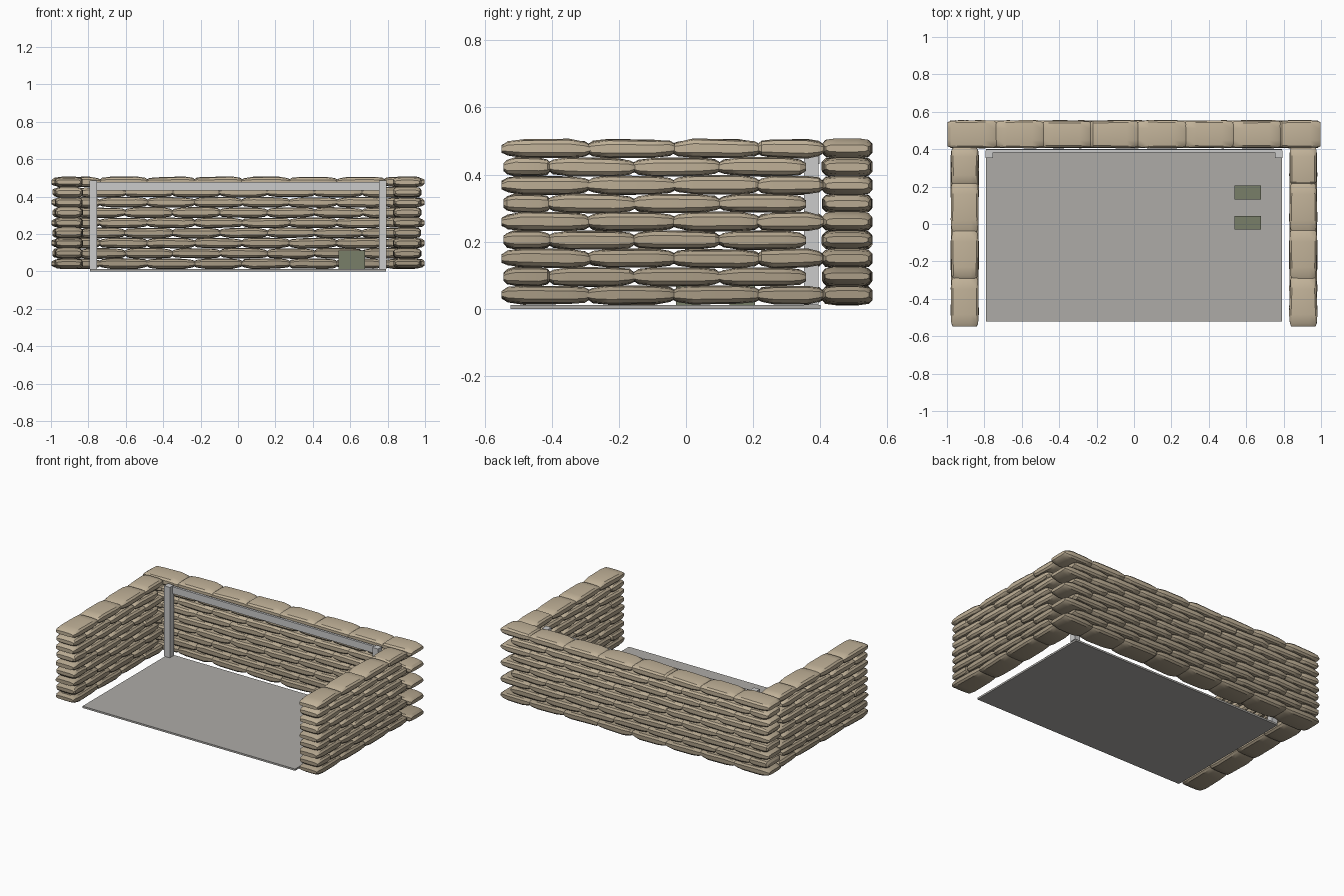
import bpy, bmesh, math, random
from mathutils import Vector

if "Cube" in bpy.data.objects:
    bpy.data.objects.remove(bpy.data.objects["Cube"])

random.seed(4)
ROWS, PITCH, RISE = 9, 0.2535, 0.0545
H, W = 0.057, 0.146


def material(name, rgb):
    m = bpy.data.materials.new(name)
    m.diffuse_color = (*rgb, 1)
    m.use_nodes = True
    m.node_tree.nodes["Principled BSDF"].inputs["Base Color"].default_value = m.diffuse_color
    return m


def box(name, x0, x1, y0, y1, z0, z1, mat=None):
    bm = bmesh.new()
    bmesh.ops.create_cube(bm, size=1)
    for v in bm.verts:
        v.co = ((x0 + x1) / 2 + v.co.x * (x1 - x0),
                (y0 + y1) / 2 + v.co.y * (y1 - y0),
                (z0 + z1) / 2 + v.co.z * (z1 - z0))
    me = bpy.data.meshes.new(name)
    bm.to_mesh(me)
    bm.free()
    ob = bpy.data.objects.new(name, me)
    bpy.context.collection.objects.link(ob)
    if mat:
        me.materials.append(mat)
    return ob


# bag cross-section (across, up) and length stations (position, height, width)
SECTION = [(1, -.45), (1, .45), (.86, .85), (.45, 1), (-.45, 1), (-.86, .85),
           (-1, .45), (-1, -.45), (-.86, -.85), (-.45, -1), (.45, -1), (.86, -.85)]
STATIONS = [(-1, .42, .86), (-.86, .78, .96), (-.5, 1, 1),
            (.5, 1, 1), (.86, .78, .96), (1, .42, .86)]


def bag(bm, a, b, place, z, row):
    """One tapered sandbag from a to b along a wall."""
    mid, half = (a + b) / 2, (b - a) / 2
    rings = []
    for t, h, w in STATIONS:
        # short bags keep the same absolute taper
        s = math.copysign(half - (1 - abs(t)) * min(0.13, half), t)
        dh, dw = random.uniform(-.002, .001), random.uniform(-.003, .003)
        dz = random.uniform(-.002, .002)
        rings.append([bm.verts.new(place(mid + s, u * (w * W / 2 + dw),
                      z + dz + v * (h * H / 2 + dh))) for u, v in SECTION])
    n = len(SECTION)
    faces = [bm.faces.new(rings[0]), bm.faces.new(rings[-1][::-1])]
    for r, q in zip(rings, rings[1:]):
        for i in range(n):
            j = (i + 1) % n
            faces.append(bm.faces.new((r[i], q[i], q[j], r[j])))
    for f in faces:
        f.material_index = row


row_mats = []
for i in range(ROWS):
    k = 0.72 + 0.28 * i / (ROWS - 1)
    row_mats.append(material(f"sandbag_cloth_{i + 1}", (.54 * k, .45 * k, .32 * k)))


def wall(name, start, odd_end, full_even, place):
    """Staggered courses: full bags, or a half bag followed by full bags."""
    bm = bmesh.new()
    for row in range(ROWS):
        z = 0.0415 + row * RISE
        if row % 2 == 0:
            a = start
            while a < odd_end - 0.05:
                bag(bm, a, min(a + PITCH + .012, odd_end), place, z, row)
                a += PITCH
        else:
            a = start + 0.136
            bag(bm, start + .006, a + .01, place, z, row)
            for i in range(full_even):
                bag(bm, a, a + PITCH + .01, place, z, row)
                a += PITCH
    bmesh.ops.recalc_face_normals(bm, faces=bm.faces[:])
    me = bpy.data.meshes.new(name)
    bm.to_mesh(me)
    bm.free()
    for m in row_mats:
        me.materials.append(m)
    ob = bpy.data.objects.new(name, me)
    bpy.context.collection.objects.link(ob)
    bpy.ops.object.select_all(action='DESELECT')
    ob.select_set(True)
    bpy.context.view_layer.objects.active = ob
    bpy.ops.object.shade_smooth_by_angle(angle=math.radians(32))


# sandbag walls
wall("back_sandbag_wall", -0.998, 0.998, 7, lambda s, u, z: Vector((s, 0.48 + u, z)))
for side, name in ((-1, "left_sandbag_wall"), (1, "right_sandbag_wall")):
    wall(name, -0.549, 0.41, 3, lambda s, u, z: Vector((side * 0.905 + u, s, z)))

# floor, frame and ammunition boxes
floor_mat = material("floor_grey", (.42, .41, .39))
metal = material("frame_grey", (.6, .6, .6))
green = material("dark_green", (.19, .21, .14))
box("floor_plate", -.79, .79, -.522, .40, 0, .012, floor_mat)
for side, name in ((-1, "left_post"), (1, "right_post")):
    box(name, side * .774 - .021, side * .774 + .021, .352, .394, .012, .485, metal)
box("back_rail", -.79, .79, .382, .398, .432, .478, metal)
box("rear_box", .537, .68, .13, .205, .012, .112, green)
box("front_box", .537, .68, -.03, .043, .012, .112, green)
